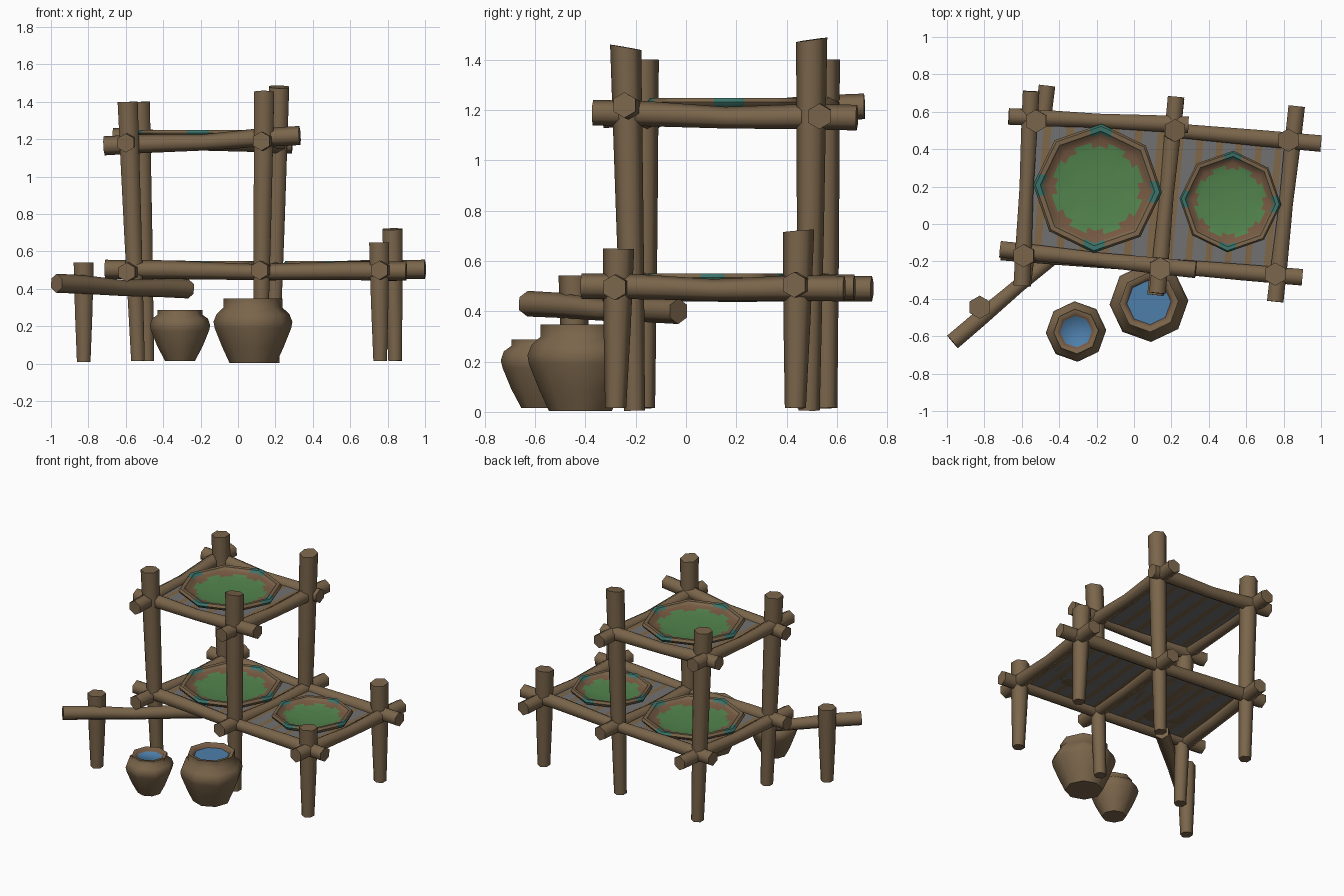
import bpy, bmesh, math
from mathutils import Vector

if "Cube" in bpy.data.objects:
    bpy.data.objects.remove(bpy.data.objects["Cube"])


def material(name, rgb):
    m = bpy.data.materials.new(name)
    m.diffuse_color = (*rgb, 1)
    m.use_nodes = True
    m.node_tree.nodes["Principled BSDF"].inputs["Base Color"].default_value = m.diffuse_color
    return m


WOOD = material("brown wood", (0.195, 0.13, 0.07))
GREY = material("grey mat", (0.17, 0.165, 0.165))
STRIPE = material("tan slat", (0.21, 0.135, 0.065))
GREEN = material("leaf green", (0.085, 0.23, 0.075))
RUST = material("rust brown", (0.18, 0.10, 0.055))
TEAL = material("teal", (0.045, 0.17, 0.14))
BLUE = material("water blue", (0.075, 0.21, 0.40))


def finish(name, bm, mats, angle=65):
    bmesh.ops.recalc_face_normals(bm, faces=bm.faces)
    me = bpy.data.meshes.new(name)
    bm.to_mesh(me)
    bm.free()
    for m in mats:
        me.materials.append(m)
    for p in me.polygons:
        p.use_smooth = True
    me.set_sharp_from_angle(angle=math.radians(angle))
    ob = bpy.data.objects.new(name, me)
    bpy.context.collection.objects.link(ob)
    return ob


def bridge(bm, a, b, mat=None):
    n = len(a)
    for i in range(n):
        f = bm.faces.new((a[i], a[(i + 1) % n], b[(i + 1) % n], b[i]))
        if mat:
            f.material_index = mat(i)


def pole(name, pts, radii, sides=6, slope=0.0):
    """Hewn pole through points; slope slants the far end cap along y."""
    pts = [Vector(p) for p in pts]
    d = (pts[-1] - pts[0]).normalized()
    ref = Vector((0, 0, 1)) if abs(d.z) < 0.8 else Vector((0, 1, 0))
    u = (ref - d * ref.dot(d)).normalized()
    v = d.cross(u)
    bm = bmesh.new()
    rings = []
    for k, (p, r) in enumerate(zip(pts, radii)):
        ring = []
        for i in range(sides):
            a = math.tau * i / sides
            q = p + (u * math.cos(a) + v * math.sin(a)) * r
            if k == len(pts) - 1:
                q.z += slope * (q.y - p.y)
            ring.append(bm.verts.new(q))
        rings.append(ring)
    for a, b in zip(rings, rings[1:]):
        bridge(bm, a, b)
    bm.faces.new(rings[0])
    bm.faces.new(rings[-1])
    return finish(name, bm, [WOOD])


# Posts: foot, top, end-cap slope
posts = {
    "back_left_post": ((-0.485, 0.56, 0.015), (-0.525, 0.55, 1.40), 0.0),
    "front_left_post": ((-0.535, -0.165, 0.015), (-0.59, -0.17, 1.40), 0.0),
    "back_middle_post": ((0.185, 0.49, 0.005), (0.22, 0.50, 1.48), 0.15),
    "front_middle_post": ((0.12, -0.205, 0.005), (0.14, -0.24, 1.45), -0.2),
    "back_right_post": ((0.84, 0.435, 0.015), (0.825, 0.448, 0.72), 0.1),
    "front_right_post": ((0.76, -0.28, 0.015), (0.755, -0.268, 0.648), 0.0),
    "side_post": ((-0.825, -0.445, 0.01), (-0.825, -0.445, 0.542), 0.0),
}
for name, (a, b, s) in posts.items():
    a, b = Vector(a), Vector(b)
    pole(name, (a, a.lerp(b, 0.5), b), (0.042, 0.054, 0.062), slope=s)


def rail(name, a, b):
    a, b = Vector(a), Vector(b)
    pts = [a.lerp(b, t) for t in (0, 0.2, 0.5, 0.8, 1)]
    pts[2].z -= 0.01
    pole(name, pts, (0.051, 0.05, 0.043, 0.05, 0.051))


# Rails of both levels, and the slanting arm
rail("upper_front_rail", (-0.715, -0.135, 1.165), (0.33, -0.245, 1.22))
rail("upper_back_rail", (-0.67, 0.575, 1.21), (0.29, 0.53, 1.175))
rail("upper_left_rail", (-0.60, -0.33, 1.18), (-0.55, 0.71, 1.215))
rail("upper_right_rail", (0.125, -0.37, 1.19), (0.225, 0.68, 1.17))
rail("lower_front_rail", (-0.71, -0.15, 0.505), (0.90, -0.285, 0.495))
rail("lower_back_rail", (-0.62, 0.575, 0.50), (1.0, 0.43, 0.505))
rail("lower_left_rail", (-0.595, -0.33, 0.49), (-0.465, 0.74, 0.49))
rail("lower_middle_rail", (0.115, -0.38, 0.50), (0.225, 0.67, 0.495))
rail("lower_right_rail", (0.755, -0.415, 0.50), (0.87, 0.63, 0.49))
rail("slanting_arm", (-0.97, -0.63, 0.43), (-0.265, -0.03, 0.40))


def deck(name, fl, fr, bl, br, z, slats=6):
    """Thin woven deck spanning four corners, striped along y."""
    bm = bmesh.new()
    n = slats * 3
    fl, fr, bl, br = (Vector((*p, z)) for p in (fl, fr, bl, br))
    cols = [(bm.verts.new(fl.lerp(fr, i / n)), bm.verts.new(bl.lerp(br, i / n)))
            for i in range(n + 1)]
    for i in range(n):
        f = bm.faces.new((cols[i][0], cols[i + 1][0], cols[i + 1][1], cols[i][1]))
        f.material_index = int(i % 3 == 1)
    r = bmesh.ops.extrude_face_region(bm, geom=bm.faces[:])
    for e in r["geom"]:
        if isinstance(e, bmesh.types.BMVert):
            e.co.z -= 0.006
    finish(name, bm, [GREY, STRIPE])


deck("upper_deck", (-0.58, -0.17), (0.14, -0.23), (-0.52, 0.55), (0.21, 0.50), 1.19)
deck("lower_left_deck", (-0.555, -0.17), (0.13, -0.215), (-0.50, 0.555), (0.20, 0.495), 0.50)
deck("lower_right_deck", (0.13, -0.215), (0.76, -0.27), (0.20, 0.495), (0.83, 0.44), 0.50)


def tray(name, x, y, z, R, turn):
    """Octagonal tray: wooden rim with teal bindings, green filling."""
    sub = 4
    n = 8 * sub
    corner = [Vector((math.cos(math.tau * k / 8 + turn), math.sin(math.tau * k / 8 + turn), 0))
              for k in range(8)]
    bm = bmesh.new()

    def ring(r, h):
        return [bm.verts.new(Vector((x, y, z + h)) + corner[i // sub].lerp(
            corner[(i // sub + 1) % 8], (i % sub) / sub) * r * R) for i in range(n)]

    def rim(i):
        return 3 if i % (2 * sub) in (0, 2 * sub - 1) else 0

    def fringe(i):
        return 2 if i % 4 in (0, 3) else 1

    profile = [(0.80, -0.004), (0.97, 0.018), (1.0, 0.036), (0.965, 0.052),
               (0.89, 0.050), (0.85, 0.034), (0.76, 0.024), (0.66, 0.018), (0.35, 0.010)]
    rules = [lambda i: 0, rim, rim, rim, rim, lambda i: 2, fringe, lambda i: 1]
    rings = [ring(*p) for p in profile]
    for a, b, m in zip(rings, rings[1:], rules):
        bridge(bm, a, b, m)
    bm.faces.new(rings[0])
    bm.faces.new(rings[-1]).material_index = 1
    finish(name, bm, [WOOD, GREEN, RUST, TEAL], 40)


tray("upper_tray", -0.195, 0.19, 1.197, 0.345, -0.06)
tray("lower_left_tray", -0.185, 0.18, 0.498, 0.345, -0.06)
tray("lower_right_tray", 0.515, 0.12, 0.498, 0.272, -0.06)


def pot(name, x, y, turn, profile, water):
    """Eight-sided water jar; the profile runs from foot to inner lip."""
    bm = bmesh.new()
    rings = [[bm.verts.new((x + r * math.cos(math.tau * i / 8 + turn),
                            y + r * math.sin(math.tau * i / 8 + turn), z))
              for i in range(8)] for r, z in profile]
    for k, (a, b) in enumerate(zip(rings, rings[1:])):
        bridge(bm, a, b, lambda i: 1 if k == len(rings) - 2 else 0)
    bm.faces.new(rings[0])
    bm.faces.new(rings[-1]).material_index = 2
    finish(name, bm, [WOOD, RUST, BLUE], 55)


pot("small_pot", -0.31, -0.575, 0.05,
    [(0.08, 0.015), (0.12, 0.09), (0.155, 0.175), (0.162, 0.205), (0.15, 0.24),
     (0.12, 0.262), (0.12, 0.287), (0.098, 0.285), (0.085, 0.268)], 0.26)
pot("large_pot", 0.08, -0.42, 0.05,
    [(0.125, 0.003), (0.165, 0.09), (0.205, 0.19), (0.211, 0.225), (0.195, 0.265),
     (0.158, 0.30), (0.158, 0.348), (0.132, 0.345), (0.118, 0.325)], 0.31)
